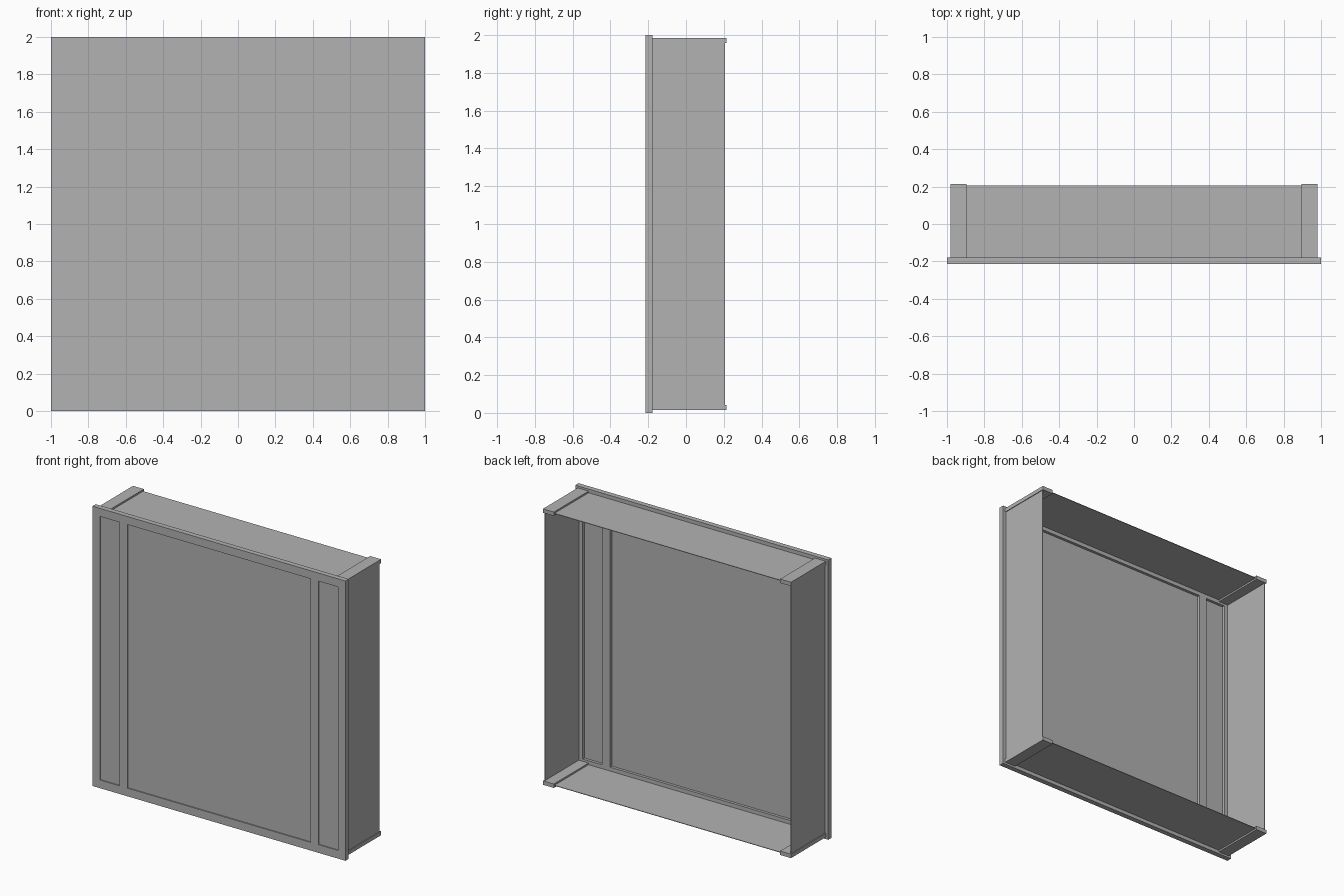
import bpy

cube = bpy.data.objects.get("Cube")
if cube:
    bpy.data.objects.remove(cube, do_unlink=True)

grey = bpy.data.materials.new("plain grey")
grey.use_nodes = True
colour = (0.448, 0.448, 0.448, 1)
grey.diffuse_color = colour
grey.node_tree.nodes["Principled BSDF"].inputs["Base Color"].default_value = colour


def box(name, x, y, z):
    """Box spanning the given (low, high) range on each axis."""
    bpy.ops.mesh.primitive_cube_add(size=1)
    ob = bpy.context.object
    ob.name = name
    for i, (low, high) in enumerate((x, y, z)):
        ob.location[i] = (low + high) / 2
        ob.scale[i] = high - low
    ob.data.materials.append(grey)
    return ob


def span(side, inner, outer):
    return tuple(sorted((side * inner, side * outer)))


FRAME_Y = (-0.215, -0.178)   # thickness of the front frame
PANEL_Y = (-0.207, -0.198)   # panels sit recessed in the frame
WALL_Y = (-0.18, 0.207)      # thin walls of the tray
RAIL_Y = (-0.18, 0.215)      # rails run slightly past the walls
OPEN = 0.942                 # half width of the frame opening
BAR = (0.725, 0.787)         # upright bar, inner and outer edge

# Front frame rails
for name, z in (("bottom", (0, 1 - OPEN)), ("top", (1 + OPEN, 2))):
    box(f"front_frame_{name}", (-1, 1), FRAME_Y, z)

inside = (1 - OPEN, 1 + OPEN)
for label, side in (("left", 1), ("right", -1)):
    # Front frame stile, upright bar and narrow panel
    box(f"front_frame_{label}", span(side, OPEN, 1), FRAME_Y, inside)
    box(f"upright_bar_{label}", span(side, *BAR), FRAME_Y, inside)
    box(f"narrow_panel_{label}", span(side, BAR[1], OPEN), PANEL_Y, inside)
    # Side wall of the tray
    box(f"side_wall_{label}", span(side, 0.972, 0.976), WALL_Y, (0.03, 1.97))
    # Corner rails that hold the walls
    for level, z in (("bottom", (0.014, 0.042)), ("top", (1.958, 1.986))):
        box(f"corner_rail_{level}_{label}", span(side, 0.895, 0.981), RAIL_Y, z)

# Large front panel
box("centre_panel", (-BAR[0], BAR[0]), PANEL_Y, inside)

# Top and bottom walls, held halfway up the rails
for name, z in (("bottom", (0.026, 0.03)), ("top", (1.97, 1.974))):
    box(f"{name}_wall", (-0.9, 0.9), WALL_Y, z)
